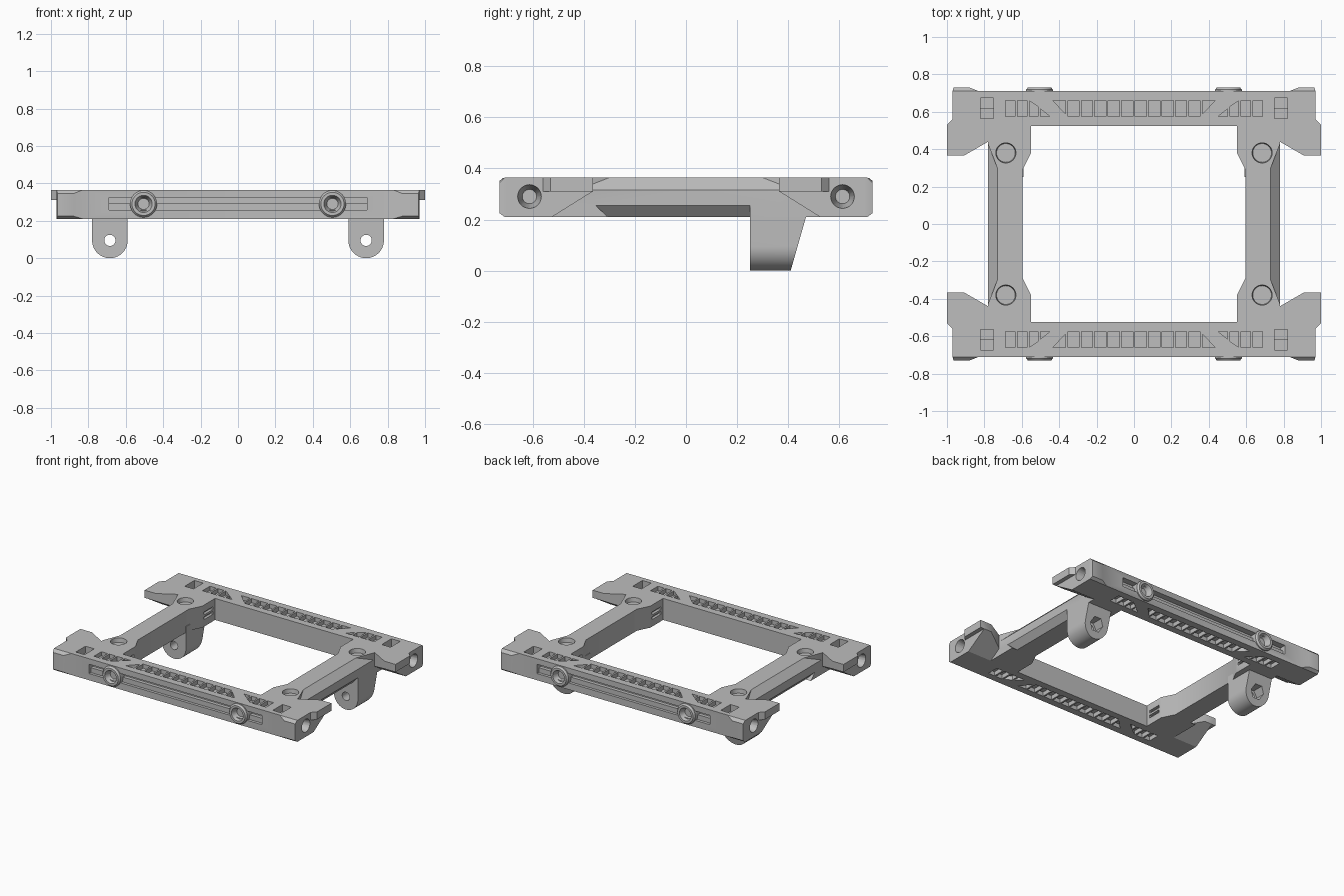
import bpy, bmesh, math
from mathutils import Vector

if "Cube" in bpy.data.objects:
    bpy.data.objects.remove(bpy.data.objects["Cube"])

grey = bpy.data.materials.new("plain grey")
grey.diffuse_color = (0.51, 0.51, 0.51, 1)
grey.use_nodes = True
grey.node_tree.nodes["Principled BSDF"].inputs["Base Color"].default_value = grey.diffuse_color
Z0, Z1 = 0.21, 0.365           # underside and top of the frame


def hull(bm, pts):
    """Convex solid around a few points."""
    vs = [bm.verts.new(p) for p in pts]
    r = bmesh.ops.convex_hull(bm, input=vs)
    bmesh.ops.delete(bm, geom=[g for g in r["geom_interior"] if isinstance(g, bmesh.types.BMVert)],
                     context='VERTS')


def prism(bm, plan, z0, z1):
    """Plan outline extruded upwards."""
    lo = [bm.verts.new((x, y, z0)) for x, y in plan]
    hi = [bm.verts.new((x, y, z1)) for x, y in plan]
    n = len(plan)
    bm.faces.new(lo[::-1])
    bm.faces.new(hi)
    for i in range(n):
        bm.faces.new((lo[i], lo[(i + 1) % n], hi[(i + 1) % n], hi[i]))


def box(bm, x0, x1, y0, y1, z0, z1):
    prism(bm, [(x0, y0), (x1, y0), (x1, y1), (x0, y1)], z0, z1)


def rod(bm, centre, axis, rings, n=32):
    """Turned solid: rings are (distance along axis, radius)."""
    q = Vector(axis).to_track_quat('Z', 'Y')
    pts = []
    for d, r in rings:
        for i in range(n):
            a = 2 * math.pi * i / n
            pts.append(Vector(centre) + q @ Vector((r * math.cos(a), r * math.sin(a), d)))
    hull(bm, pts)


def make(name, bm):
    bmesh.ops.recalc_face_normals(bm, faces=bm.faces)
    me = bpy.data.meshes.new(name)
    bm.to_mesh(me)
    bm.free()
    ob = bpy.data.objects.new(name, me)
    bpy.context.collection.objects.link(ob)
    me.materials.append(grey)
    return ob


def activate(ob):
    bpy.ops.object.select_all(action='DESELECT')
    bpy.context.view_layer.objects.active = ob
    ob.select_set(True)


def combine(ob, bm, op):
    """Add or cut a helper solid, then drop the helper."""
    tool = make("helper", bm)
    m = ob.modifiers.new("combine", 'BOOLEAN')
    m.operation, m.solver, m.object, m.use_self = op, 'EXACT', tool, True
    activate(ob)
    bpy.ops.object.modifier_apply(modifier=m.name)
    bpy.data.objects.remove(tool)


def finish(ob, x=True, y=True, bisect=False):
    m = ob.modifiers.new("mirror", 'MIRROR')
    m.use_axis = (x, y, False)
    if bisect:
        m.use_bisect_axis = (x, y, False)
    activate(ob)
    bpy.ops.object.modifier_apply(modifier=m.name)
    bpy.ops.object.shade_smooth_by_angle(angle=math.radians(30))


# Frame quarter: half rail plus half side beam
bm = bmesh.new()
prism(bm, [(-.05, .525), (.55, .525), (.55, .38), (.595, .29), (.595, -.05), (.78, -.05),
           (.78, .53), (.97, .53), (.97, .71), (-.05, .71)], Z0, Z1)
frame = make("frame", bm)

# Hooked corner wing with a sloping underside
bm = bmesh.new()
wing = [(.74, .60), (.74, .463), (.91, .365), (1, .365), (1, .53), (.97, .56), (.97, .60)]
prism(bm, wing, .31, Z1)
combine(frame, bm, 'UNION')
bm = bmesh.new()
hull(bm, [(.74, .463, .32), (.91, .365, .32), (.97, .365, .32), (.97, .60, .32), (.74, .60, .32),
          (.91, .365, .31), (.97, .365, .31), (.74, .463, .25), (.74, .525, Z0), (.97, .525, Z0),
          (.74, .60, Z0), (.97, .60, Z0)])
combine(frame, bm, 'UNION')

# Tapered pad at the rail end
bm = bmesh.new()
hull(bm, [(x, .70, z) for x in (.82, .97) for z in (Z0, Z1)] +
     [(x, .71, z) for x in (.83, .97) for z in (Z0, Z1)] +
     [(x, .73, z) for x in (.88, .965) for z in (.225, .345)])
combine(frame, bm, 'UNION')

# Beam chamfers
bm = bmesh.new()
hull(bm, [(.725, -.1, .37), (.785, -.1, .31), (.785, -.1, .37),
          (.725, .285, .37), (.785, .44, .31), (.785, .44, .37)])
hull(bm, [(.735, -.1, .205), (.785, -.1, .26), (.785, -.1, .205),
          (.735, .30, .205), (.785, .36, .26), (.785, .30, .205)])
combine(frame, bm, 'DIFFERENCE')

# Ladder pockets on top and underside of the rail
bm = bmesh.new()
YI, YO = .575, .66
cells = [[(.072 * k + .006, YI), (.072 * k + .066, YI), (.072 * k + .066, YO), (.072 * k + .006, YO)]
         for k in range(5)]
cells += [[(.366, .59), (.435, YO), (.366, YO)],
          [(.45, YI), (.50, YI), (.50, .615)],
          [(.512, YI), (.56, YI), (.56, YO), (.512, .626)]]
cells += [[(x, YI), (x + .05, YI), (x + .05, YO), (x, YO)] for x in (.573, .636)]
for c in cells:
    prism(bm, c, Z1 - .03, Z1 + .02)
    prism(bm, c, Z0 - .02, Z0 + .03)
combine(frame, bm, 'DIFFERENCE')

# Stepped square pocket, round recess, end bore
bm = bmesh.new()
box(bm, .75, .82, .565, .675, Z1 - .05, Z1 + .02)
rod(bm, (.685, .38, Z1 - .03), (0, 0, 1), [(0, .05), (.028, .05), (.06, .058)])
combine(frame, bm, 'DIFFERENCE')
bm = bmesh.new()
box(bm, .75, .82, .62, .675, Z1 - .09, Z1 - .04)
rod(bm, (.87, .613, .29), (1, 0, 0), [(0, .028), (.085, .028), (.12, .05)])
combine(frame, bm, 'DIFFERENCE')

# Long outer groove and small inner slots
bm = bmesh.new()
box(bm, -.2, .69, .69, .75, .258, .325)
combine(frame, bm, 'DIFFERENCE')
bm = bmesh.new()
box(bm, -.2, .69, .665, .70, .293, .325)
box(bm, .53, .57, .40, .50, .295, .315)
box(bm, .53, .57, .40, .50, .26, .28)
combine(frame, bm, 'DIFFERENCE')
finish(frame, bisect=True)

# Round bosses on the rail grooves
bm = bmesh.new()
rod(bm, (.505, .66, .29), (0, 1, 0), [(0, .072), (.058, .072), (.07, .062)], 40)
boss = make("rail_bosses", bm)
bm = bmesh.new()
rod(bm, (.505, .69, .29), (0, 1, 0), [(0, .03), (.022, .03), (.05, .05)], 40)
combine(boss, bm, 'DIFFERENCE')
finish(boss)

# Rounded lugs below the rear of the side beams
bm = bmesh.new()
R = .095
outline = [(.685 + R, .255), (.685 - R, .255)]
outline += [(.685 - R * math.cos(a), R - R * math.sin(a))
            for a in [math.pi * i / 32 for i in range(33)]]
hull(bm, [(x, .25, z) for x, z in outline] + [(x, .41 + .286 * z, z) for x, z in outline])
lug = make("mounting_lugs", bm)
bm = bmesh.new()
rod(bm, (.685, .2, R), (0, 1, 0), [(0, .03), (.3, .03)])
combine(lug, bm, 'DIFFERENCE')
bm = bmesh.new()
rod(bm, (.685, .37, R), (0, 1, 0), [(0, .052), (.2, .052)], 6)
combine(lug, bm, 'DIFFERENCE')
finish(lug, y=False)
